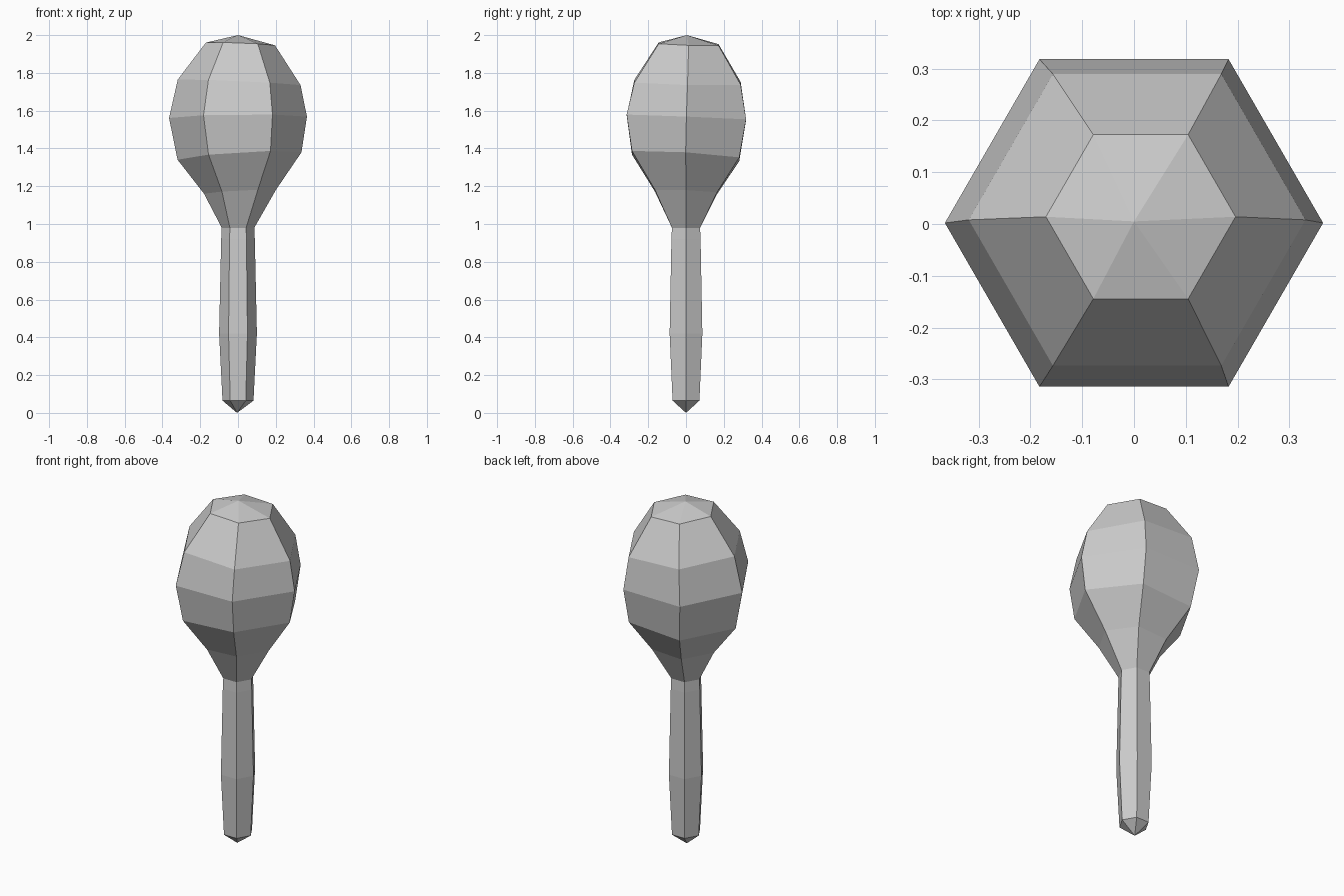
import bpy
import bmesh
from math import cos, sin, tau

cube = bpy.data.objects.get("Cube")
if cube:
    bpy.data.objects.remove(cube)

grey = bpy.data.materials.new("plain grey")
grey.use_nodes = True
colour = (0.6, 0.6, 0.6, 1)
grey.diffuse_color = colour
grey.node_tree.nodes["Principled BSDF"].inputs["Base Color"].default_value = colour

SIDES = 6


def add_ring(bm, z, r, cx=0, cy=0, tilt_x=0, tilt_y=0):
    """Hexagonal ring, with a slight hand-made offset and slope."""
    ring = []
    for i in range(SIDES):
        x, y = r * cos(tau * i / SIDES), r * sin(tau * i / SIDES)
        ring.append(bm.verts.new((x + cx, y + cy, z + tilt_x * x + tilt_y * y)))
    return ring


def lathe(name, rings, bottom=None, top=None):
    """Join rings with flat quads; close an end with a point where given."""
    bm = bmesh.new()
    loops = [add_ring(bm, *ring) for ring in rings]
    tip = bm.verts.new(bottom) if bottom else None
    apex = bm.verts.new(top) if top else None
    for i in range(SIDES):
        j = (i + 1) % SIDES
        for low, high in zip(loops, loops[1:]):
            bm.faces.new((low[i], low[j], high[j], high[i]))
        if tip:
            bm.faces.new((tip, loops[0][j], loops[0][i]))
        if apex:
            bm.faces.new((loops[-1][i], loops[-1][j], apex))
    mesh = bpy.data.meshes.new(name)
    bm.to_mesh(mesh)
    bm.free()
    mesh.materials.append(grey)
    obj = bpy.data.objects.new(name, mesh)
    bpy.context.collection.objects.link(obj)
    return obj


# Handle: pointed butt, gentle swell, narrow neck
NECK = (0.98, 0.086)
lathe("handle", [(0.065, 0.082), (0.42, 0.10), (0.92, 0.089), NECK],
      bottom=(-0.005, 0, 0))

# Head: slightly lopsided rattle bulb that flares out of the neck
lathe("head", [
    NECK,
    (1.17, 0.19, 0.01, 0, 0.05, -0.04),
    (1.36, 0.328, 0.008, -0.002, 0.06, -0.06),
    (1.565, 0.365, 0, 0.002, 0.01, -0.04),
    (1.75, 0.325, 0.006, 0.008, -0.045, -0.02),
    (1.953, 0.183, 0.013, 0.014, -0.04, -0.03),
], top=(0, 0.005, 2.0))
